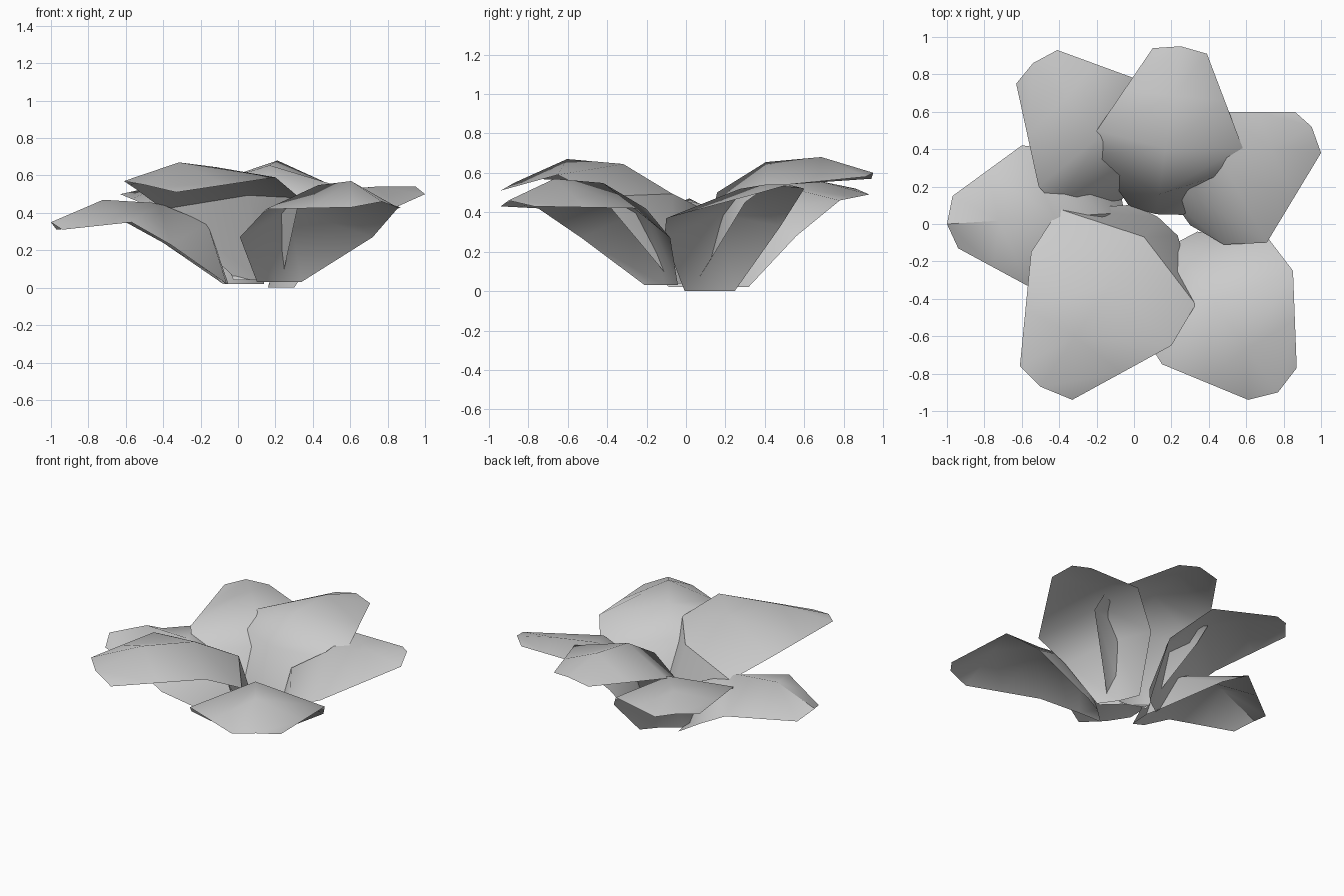
import bpy, math
from mathutils import Vector

cube = bpy.data.objects.get("Cube")
if cube:
    bpy.data.objects.remove(cube)

grey = bpy.data.materials.new("pale_grey")
grey.use_nodes = True
COLOUR = (0.6, 0.6, 0.6, 1)
grey.diffuse_color = COLOUR
grey.node_tree.nodes["Principled BSDF"].inputs["Base Color"].default_value = COLOUR


def petal(name, base, top, low, wide, tip):
    """A sheet of five rows and three columns, arched over a raised centre line.
    low, wide: (left, right) edge points; tip: (left, centre, right),
    where left and right are seen looking outwards along the petal."""
    base = Vector(base)
    low, wide, tip = ([Vector(p) for p in row] for row in (low, wide, tip))
    out = tip[1] - base
    out.z = 0
    side = Vector((-out.y, out.x, 0)).normalized() * 0.145

    def centre(u, height):
        p = base + out * u
        p.z = base.z + (top - base.z) * height
        return p

    # Rows from the narrow foot to the blunt tip
    rows = [
        (base + side, base - out * 0.02, base - side),
        (low[0], centre(0.10, 0.72), low[1]),
        (wide[0], centre(0.38, 0.96), wide[1]),
        (wide[0].lerp(tip[0], 0.5), centre(0.70, 1.0), wide[1].lerp(tip[2], 0.5)),
        tip,
    ]
    faces = []
    for r in range(4):
        for c in range(2):
            a = r * 3 + c
            faces.append((a, a + 3, a + 4, a + 1))
    mesh = bpy.data.meshes.new(name)
    mesh.from_pydata([p for row in rows for p in row], [], faces)
    mesh.update()
    mesh.materials.append(grey)
    obj = bpy.data.objects.new(name, mesh)
    bpy.context.collection.objects.link(obj)
    bpy.ops.object.select_all(action='DESELECT')
    obj.select_set(True)
    bpy.context.view_layer.objects.active = obj
    bpy.ops.object.shade_smooth_by_angle(angle=math.radians(45))


petal("back_petal", (0.12, 0.07, 0.04), 0.68,
      [(-0.21, 0.37, 0.46), (0.58, 0.30, 0.45)],
      [(-0.20, 0.50, 0.54), (0.58, 0.41, 0.53)],
      [(0.10, 0.94, 0.57), (0.25, 0.95, 0.60), (0.39, 0.91, 0.58)])

petal("back_right_petal", (0.03, 0.22, 0.02), 0.56,
      [(-0.41, 0.09, 0.34), (0.17, 0.56, 0.28)],
      [(-0.51, 0.20, 0.45), (0.00, 0.78, 0.46)],
      [(-0.63, 0.75, 0.50), (-0.54, 0.86, 0.52), (-0.41, 0.93, 0.49)])

petal("right_petal", (-0.07, 0.06, 0.02), 0.47,
      [(-0.36, -0.33, 0.23), (-0.40, 0.40, 0.24)],
      [(-0.57, -0.33, 0.35), (-0.60, 0.42, 0.35)],
      [(-0.94, -0.13, 0.31), (-1.00, 0.00, 0.35), (-0.97, 0.15, 0.31)])

petal("front_right_petal", (0.115, 0.02, 0.04), 0.67,
      [(0.33, -0.43, 0.48), (-0.40, 0.08, 0.42)],
      [(0.20, -0.65, 0.59), (-0.55, -0.15, 0.53)],
      [(-0.33, -0.94, 0.51), (-0.50, -0.87, 0.55), (-0.61, -0.76, 0.57)])

petal("front_left_petal", (0.22, -0.125, 0.03), 0.57,
      [(0.72, -0.08, 0.27), (0.01, -0.53, 0.27)],
      [(0.85, -0.25, 0.42), (0.15, -0.75, 0.42)],
      [(0.87, -0.77, 0.43), (0.77, -0.90, 0.46), (0.61, -0.94, 0.43)])

petal("left_petal", (0.23, 0.12, 0.0), 0.54,
      [(0.26, 0.48, 0.33), (0.48, -0.11, 0.27)],
      [(0.47, 0.60, 0.52), (0.71, -0.10, 0.37)],
      [(0.86, 0.60, 0.52), (0.95, 0.52, 0.54), (1.00, 0.38, 0.50)])
